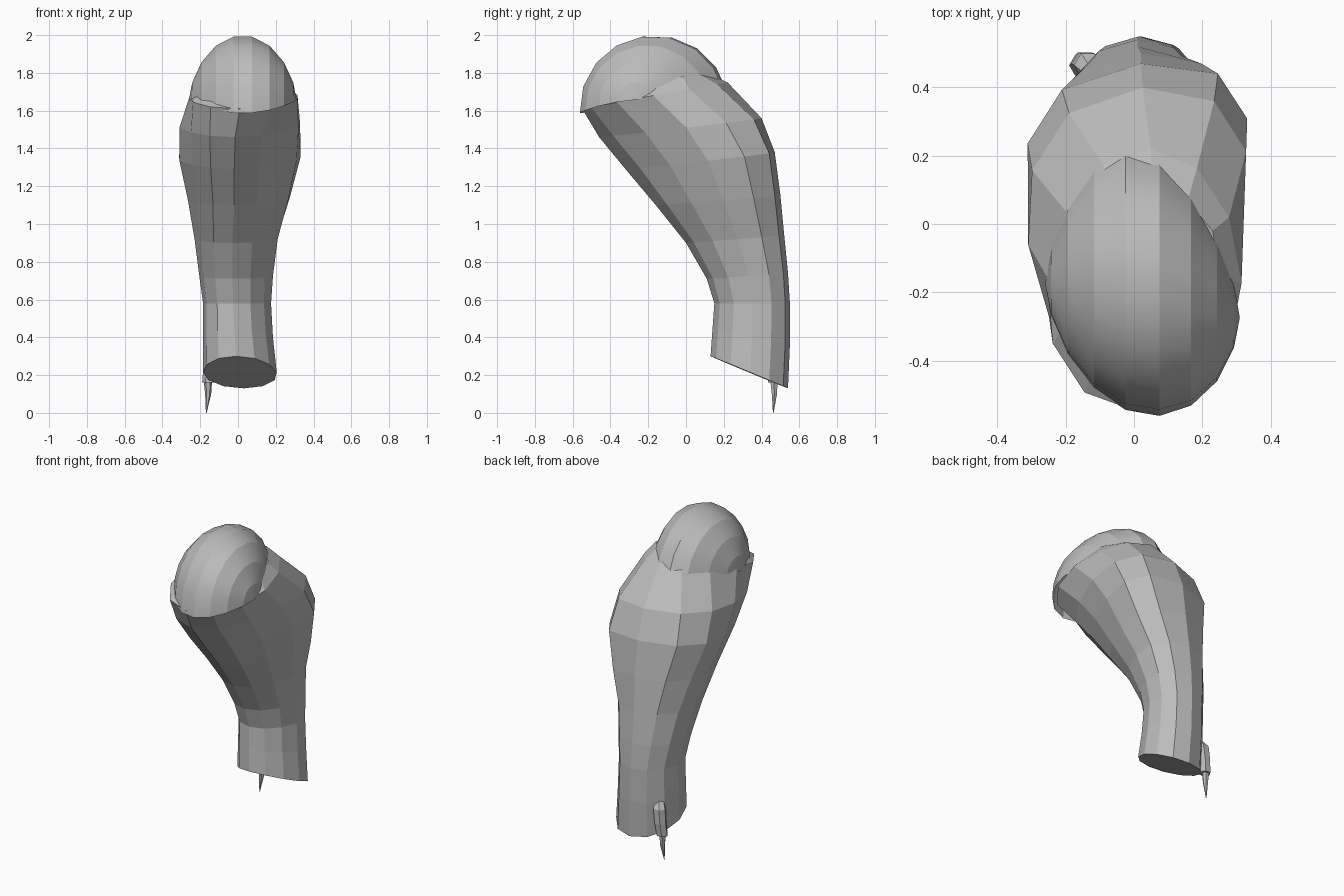
import bpy
import bmesh
from math import sin, cos, pi, radians, copysign
from mathutils import Vector

cube = bpy.data.objects.get("Cube")
if cube:
    bpy.data.objects.remove(cube)

grey = bpy.data.materials.new("plain grey")
grey.use_nodes = True
colour = (0.5, 0.5, 0.5, 1)
grey.diffuse_color = colour
grey.node_tree.nodes["Principled BSDF"].inputs["Base Color"].default_value = colour


def loft(name, rings, closed=True, caps=True, strips=False):
    """Skin a list of rings; strips keeps the ring edges sharp and smooths between them."""
    bm = bmesh.new()
    rows = [[bm.verts.new(p) for p in ring] for ring in rings]
    n = len(rows[0])
    for a, b in zip(rows, rows[1:]):
        for i in range(n if closed else n - 1):
            j = (i + 1) % n
            bm.faces.new((a[i], a[j], b[j], b[i])).smooth = strips
    if caps:
        bm.faces.new(rows[0])
        bm.faces.new(rows[-1])
    if strips:
        for row in rows:
            for a, b in zip(row, row[1:]):
                edge = bm.edges.get((a, b))
                if edge:
                    edge.smooth = False
    bmesh.ops.remove_doubles(bm, verts=bm.verts, dist=0.0005)
    bmesh.ops.recalc_face_normals(bm, faces=bm.faces)
    mesh = bpy.data.meshes.new(name)
    bm.to_mesh(mesh)
    bm.free()
    mesh.materials.append(grey)
    obj = bpy.data.objects.new(name, mesh)
    bpy.context.collection.objects.link(obj)


def body_ring(front, back, width, centre, egg, sides=12):
    """Egg-shaped, slightly skewed section between a front and a back point (y, z)."""
    front, back = Vector((0, *front)), Vector((0, *back))
    ring = []
    for i in range(sides):
        a = 2 * pi * i / sides
        side = copysign(abs(sin(a)) ** (1 - 0.6 * abs(egg)), sin(a))
        p = front.lerp(back, 0.5 + 0.5 * cos(a))
        p.x = centre + width * side * (1 + egg * cos(a)) + 0.02 * (1 + cos(a))
        p.y += 0.4 * egg * width * side
        ring.append(p)
    return ring


# Bent body: front point, back point, half width, x centre, egg shape
sections = [
    ((0.13, 0.30), (0.54, 0.13), 0.195, -0.01, 0.05),
    ((0.14, 0.44), (0.55, 0.36), 0.185, -0.02, 0.05),
    ((0.15, 0.58), (0.55, 0.58), 0.18, -0.025, 0.05),
    ((0.11, 0.71), (0.54, 0.74), 0.195, -0.03, 0.1),
    ((0.00, 0.90), (0.52, 0.94), 0.22, -0.03, 0.15),
    ((-0.16, 1.10), (0.50, 1.15), 0.265, -0.02, 0.25),
    ((-0.32, 1.29), (0.47, 1.38), 0.31, -0.02, 0.33),
    ((-0.46, 1.46), (0.40, 1.56), 0.315, -0.015, 0.25),
    ((-0.55, 1.61), (0.22, 1.75), 0.285, 0.01, -0.08),
    ((-0.38, 1.72), (0.10, 1.80), 0.22, 0.01, 0.0),
]
loft("body", [body_ring(*s) for s in sections])

# Rounded head: strips running front to back, with the poles at the sides
head = []
for i in range(10):
    phi = pi * i / 9
    u = -cos(phi)
    r = 0.395 * sin(phi) ** 1.3
    row = []
    for k in range(9):
        a = radians(14 + 169 * k / 8)
        row.append((0.025 + 0.285 * u,
                    -0.165 - 0.06 * u * u - 0.05 * u + r * cos(a),
                    1.607 + 0.05 * u * u + r * sin(a)))
    head.append(row)
loft("head", head, closed=False, caps=False, strips=True)


def spur(name, path):
    """Six-sided tube through (x, y, z, radius) points."""
    loft(name, [[(x + r * cos(k * pi / 3), y + r * sin(k * pi / 3), z)
                 for k in range(6)] for x, y, z, r in path])


# Small toe on the back right, with its claw
spur("toe", [(-0.11, 0.43, 0.40, 0.02), (-0.135, 0.465, 0.33, 0.04),
             (-0.145, 0.47, 0.24, 0.038), (-0.155, 0.465, 0.16, 0.035)])
spur("claw", [(-0.16, 0.465, 0.19, 0.024), (-0.158, 0.468, 0.10, 0.016),
              (-0.168, 0.462, 0.0, 0.002)])
